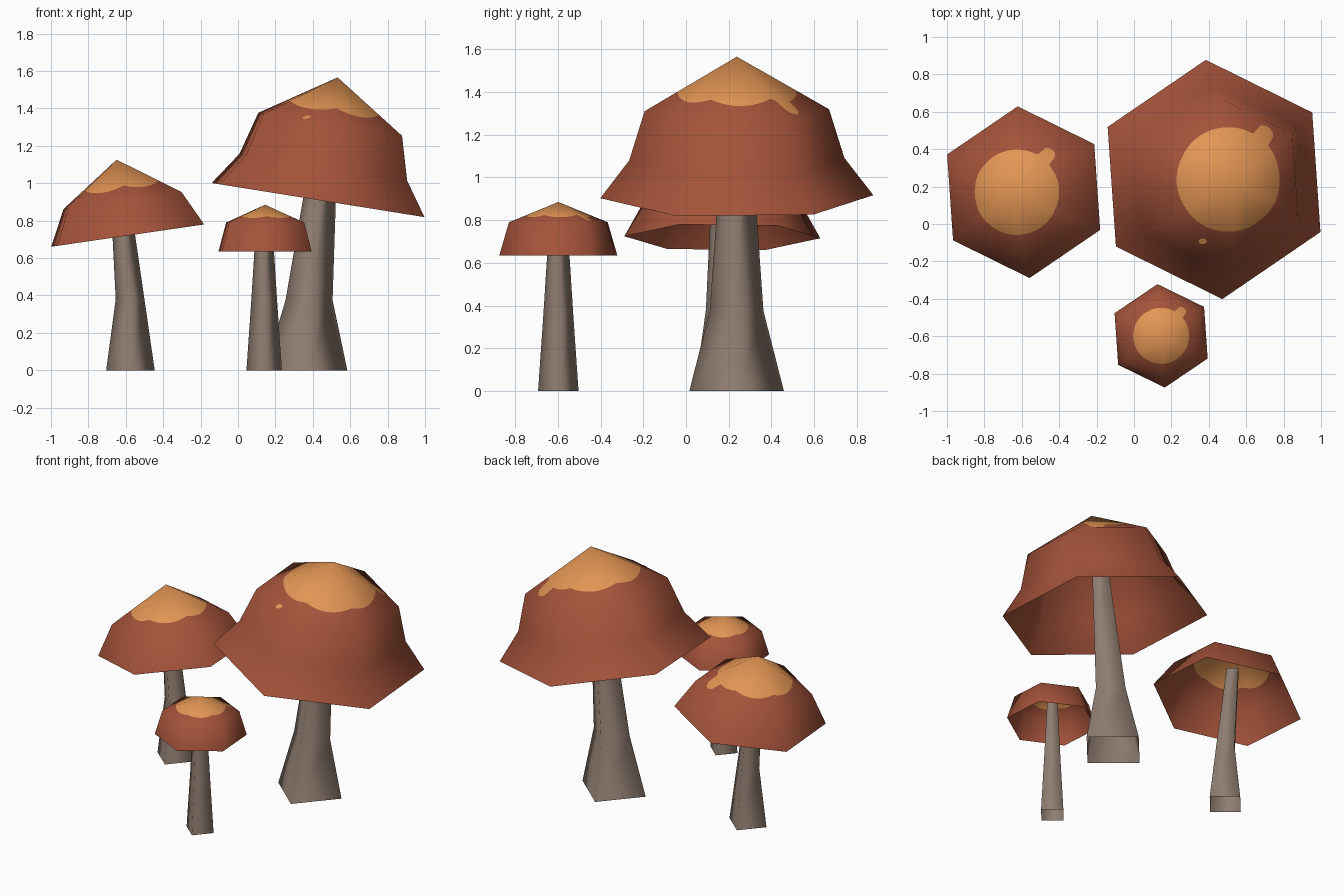
import bpy
from math import cos, sin, pi, radians, sqrt, degrees
from mathutils import Vector, Matrix

if "Cube" in bpy.data.objects:
    bpy.data.objects.remove(bpy.data.objects["Cube"])

N = 120                 # columns round a cap, 20 per hexagon side
TURN = radians(34)      # angle of a hexagon corner


def material(name, rgb):
    m = bpy.data.materials.new(name)
    m.diffuse_color = (*rgb, 1)
    m.use_nodes = True
    m.node_tree.nodes["Principled BSDF"].inputs["Base Color"].default_value = m.diffuse_color
    return m


RED = material("cap russet", (0.37, 0.086, 0.042))
ORANGE = material("cap patch orange", (0.76, 0.30, 0.088))
GREY = material("stem grey brown", (0.275, 0.206, 0.165))


def add_object(name, verts, faces, mats, normals=None, matrix=None):
    me = bpy.data.meshes.new(name)
    me.from_pydata(verts, [], faces)
    for m in mats:
        me.materials.append(m)
    me.polygons.foreach_set("use_smooth", [True] * len(me.polygons))
    me.update()
    if normals:
        me.normals_split_custom_set_from_vertices(normals)
    ob = bpy.data.objects.new(name, me)
    if matrix:
        ob.matrix_world = matrix
    bpy.context.collection.objects.link(ob)
    return ob


def hex_radius(a):
    """Radius of a unit hexagon in direction a."""
    d = (degrees(a - TURN) + 1e-6) % 60 - 30
    return cos(pi / 6) / cos(radians(d))


def patch_radius(a):
    """Round patch with one blob sticking out, relative to the first ring."""
    r = 0.645
    bx, by, br = 0.45, 0.545, 0.125
    along = bx * cos(a) + by * sin(a)
    side = by * cos(a) - bx * sin(a)
    if along > 0 and abs(side) < br:
        r = max(r, along + sqrt(br * br - side * side))
    return r


def cap(name, centre, tilt, apex, rings):
    """Open hexagonal cap; rings are (radius, height) from the top down to the rim."""
    profile = [(0, apex)] + rings
    seg = [Vector((p[1] - q[1], q[0] - p[0])).normalized()
           for p, q in zip(profile, profile[1:])]
    ring_n = [(a + b).normalized() for a, b in zip(seg, seg[1:] + seg[-1:])]
    top_n = Vector((0, 1))
    r1, h1 = rings[0]
    verts, normals = [(0, 0, apex)], [(0, 0, 1)]

    def put(a, r, h, n):
        n = n.normalized()
        verts.append((r * cos(a), r * sin(a), h))
        normals.append((n.x * cos(a), n.x * sin(a), n.y))

    angles = [TURN + 2 * pi * j / N for j in range(N)]
    for a in angles:                       # edge of the orange patch
        f = patch_radius(a) / hex_radius(a)
        put(a, patch_radius(a) * r1, apex + (h1 - apex) * f, top_n.lerp(ring_n[0], f))
    for (r, h), n in zip(rings, ring_n):   # hexagonal rings
        for a in angles:
            put(a, r * hex_radius(a), h, n)

    faces = [(0, 1 + j, 1 + (j + 1) % N) for j in range(N)]
    for k in range(len(rings)):
        s = 1 + k * N
        for j in range(N):
            i = (j + 1) % N
            faces.append((s + j, s + N + j, s + N + i, s + i))
    mat = Matrix.Translation(centre) @ Matrix.Rotation(radians(tilt), 4, 'Y')
    ob = add_object(name, verts, faces, [RED, ORANGE], normals, mat)
    for p in ob.data.polygons:
        p.material_index = 1 if p.index < N else 0
    return mat


def stem(name, y, sections):
    """Four-sided leaning stem; sections are (x, z, radius)."""
    verts, faces = [], []
    for x, z, r in sections:
        for k in range(4):
            a = radians(4 + 90 * k)
            verts.append((x + r * cos(a), y + r * sin(a), z))
    for s in range(len(sections) - 1):
        for k in range(4):
            i = (k + 1) % 4
            faces.append((4 * s + k, 4 * s + i, 4 * s + 4 + i, 4 * s + 4 + k))
    add_object(name, verts, faces, [GREY])


# Large mushroom
big = cap("large_cap", (0.428, 0.238, 0.91), 9.1, 0.664,
          [(0.433, 0.41), (0.505, 0.178), (0.641, 0)])
stem("large_stem", 0.237, [(0.363, 0, 0.222), (0.38, 0.375, 0.126), (0.475, 1.3, 0.061)])

# Medium mushroom
cap("medium_cap", (-0.59, 0.17, 0.72), -8.3, 0.41, [(0.354, 0.19), (0.46, 0)])
stem("medium_stem", 0.17, [(-0.575, 0, 0.13), (-0.577, 0.38, 0.077), (-0.633, 0.95, 0.05)])

# Small mushroom
cap("small_cap", (0.145, -0.598, 0.635), 0, 0.25, [(0.232, 0.155), (0.277, 0)])
stem("small_stem", -0.598, [(0.14, 0, 0.095), (0.14, 0.36, 0.07), (0.14, 0.8, 0.042)])

# Tiny loose spot on the large cap
spot = []
for k in range(10):
    t = 2 * pi * k / 10
    p = Vector((-0.30 + 0.05 * cos(t), -0.765 + 0.035 * sin(t)))
    a = Vector((1, 0)).angle_signed(p) * -1
    f = p.length / hex_radius(a)
    spot.append((0.433 * p.x, 0.433 * p.y, 0.664 + (0.41 - 0.664) * f + 0.004))
add_object("large_cap_spot", spot, [tuple(range(10))], [ORANGE], None, big)
